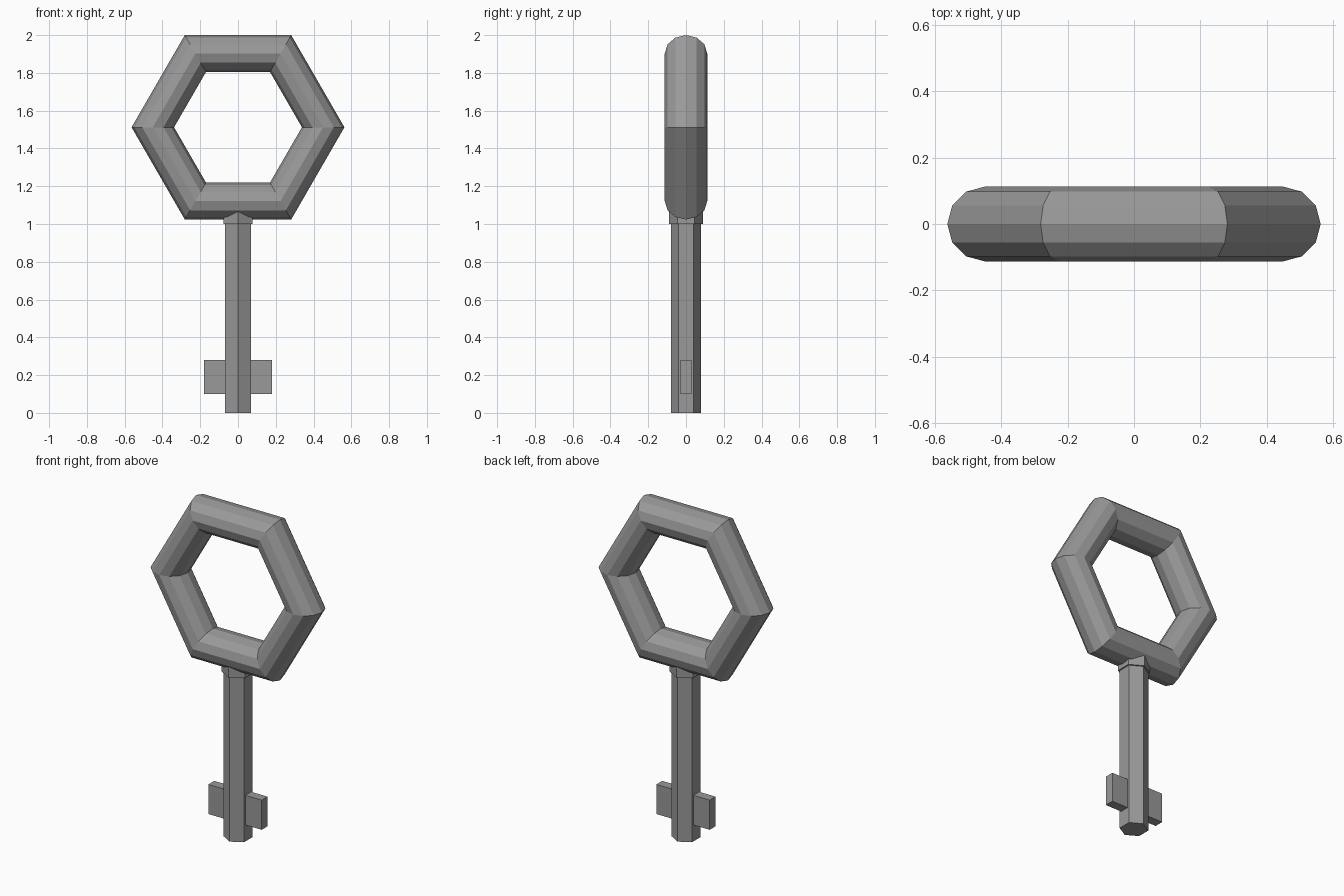
import bpy
import math

if "Cube" in bpy.data.objects:
    bpy.data.objects.remove(bpy.data.objects["Cube"])

metal = bpy.data.materials.new("grey metal")
metal.diffuse_color = (0.32, 0.32, 0.32, 1)
metal.use_nodes = True
metal.node_tree.nodes["Principled BSDF"].inputs["Base Color"].default_value = metal.diffuse_color


def finish(name):
    ob = bpy.context.object
    ob.name = name
    ob.data.materials.append(metal)
    bpy.ops.object.transform_apply(location=False, rotation=True, scale=True)
    return ob


def hex_post(name, radius, z0, z1):
    # six-sided post with corners pointing to the front and back
    bpy.ops.mesh.primitive_cylinder_add(vertices=6, radius=radius, depth=z1 - z0,
                                        location=(0, 0, (z0 + z1) / 2))
    return finish(name)


# hexagonal ring handle
bpy.ops.mesh.primitive_torus_add(major_segments=6, minor_segments=12,
                                 major_radius=0.451, minor_radius=0.1125,
                                 location=(0, 0, 1.512),
                                 rotation=(math.pi / 2, 0, 0))
finish("ring_handle")

# shaft and the collar that joins it to the ring
hex_post("shaft", 0.08, 0.0, 1.02)
hex_post("collar", 0.09, 1.0, 1.12)

# flat bit sticking out on both sides of the shaft
bpy.ops.mesh.primitive_cube_add(size=1, location=(0, 0, 0.19))
bpy.context.object.scale = (0.358, 0.056, 0.18)
finish("key_bit")
